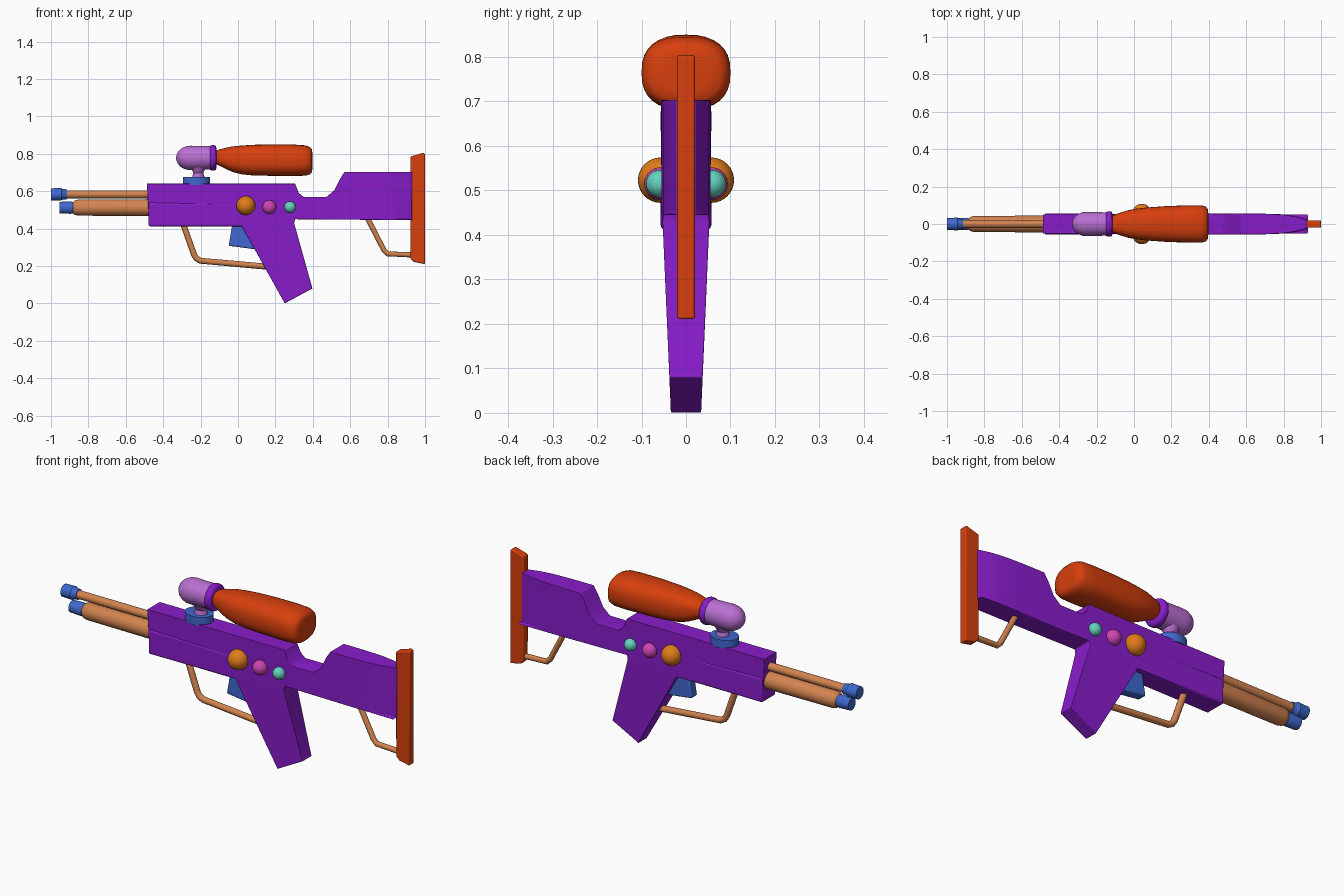
import bpy, bmesh, math
from mathutils import Vector

if "Cube" in bpy.data.objects:
    bpy.data.objects.remove(bpy.data.objects["Cube"])

COL = {
    "purple": (0.25, 0.012, 0.60), "red": (0.68, 0.05, 0.004), "tan": (0.65, 0.23, 0.08),
    "blue": (0.05, 0.14, 0.62), "lilac": (0.49, 0.16, 0.65), "amber": (0.75, 0.20, 0.01),
    "pink": (0.62, 0.06, 0.46), "aqua": (0.13, 0.65, 0.52),
}
MATS = {}
for key, rgb in COL.items():
    MATS[key] = bpy.data.materials.new(key)
    MATS[key].diffuse_color = (*rgb, 1)


def finish(ob, color, angle=40):
    ob.data.materials.append(MATS[color])
    bpy.ops.object.select_all(action='DESELECT')
    ob.select_set(True)
    bpy.context.view_layer.objects.active = ob
    bpy.ops.object.shade_smooth_by_angle(angle=math.radians(angle))
    return ob


def from_bmesh(name, bm, color, bevel=0.0, angle=40):
    bmesh.ops.recalc_face_normals(bm, faces=bm.faces)
    me = bpy.data.meshes.new(name)
    bm.to_mesh(me)
    bm.free()
    ob = bpy.data.objects.new(name, me)
    bpy.context.collection.objects.link(ob)
    if bevel:
        m = ob.modifiers.new("bevel", 'BEVEL')
        m.width, m.segments, m.limit_method = bevel, 3, 'ANGLE'
        m.angle_limit = math.radians(35)
    return finish(ob, color, angle)


def slab(name, pts, half, color, bevel, cuts_x=(), cuts_z=()):
    """Extruded side profile; half(x, z) gives the half thickness."""
    bm = bmesh.new()
    face = bm.faces.new([bm.verts.new((x, -1, z)) for x, z in pts])
    ext = bmesh.ops.extrude_face_region(bm, geom=[face], use_keep_orig=True)
    for v in ext["geom"]:
        if isinstance(v, bmesh.types.BMVert):
            v.co.y = 1
    for axis, cuts in ((0, cuts_x), (2, cuts_z)):
        for c in cuts:
            co, no = Vector(), Vector()
            co[axis], no[axis] = c, 1
            bmesh.ops.bisect_plane(bm, geom=bm.verts[:] + bm.edges[:] + bm.faces[:],
                                   dist=1e-4, plane_co=co, plane_no=no)
    for v in bm.verts:
        v.co.y *= half(v.co.x, v.co.z)
    return from_bmesh(name, bm, color, bevel)


def loft(name, rings, color, power=2.0, n=32, angle=40):
    """Rings along x: (x, centre z, y radius, z radius)."""
    bm = bmesh.new()
    loops = []
    for x, zc, ry, rz in rings:
        loop = []
        for i in range(n):
            c, s = math.cos(2 * math.pi * i / n), math.sin(2 * math.pi * i / n)
            y = math.copysign(abs(c) ** (2 / power), c) * ry
            z = math.copysign(abs(s) ** (2 / power), s) * rz
            loop.append(bm.verts.new((x, y, zc + z)))
        loops.append(loop)
    for a, b in zip(loops, loops[1:]):
        for i in range(n):
            bm.faces.new((a[i], a[(i + 1) % n], b[(i + 1) % n], b[i]))
    bm.faces.new(loops[0])
    bm.faces.new(loops[-1])
    return from_bmesh(name, bm, color, angle=angle)


def turned(name, z, prof, color, **kw):
    return loft(name, [(x, z, r, r) for x, r in prof], color, **kw)


def tube(name, pts, r, color):
    cu = bpy.data.curves.new(name, 'CURVE')
    cu.dimensions, cu.bevel_depth, cu.bevel_resolution, cu.use_fill_caps = '3D', r, 4, True
    sp = cu.splines.new('POLY')
    sp.points.add(len(pts) - 1)
    for p, (x, z) in zip(sp.points, pts):
        p.co = (x, 0, z, 1)
    ob = bpy.data.objects.new(name, cu)
    bpy.context.collection.objects.link(ob)
    bpy.ops.object.select_all(action='DESELECT')
    ob.select_set(True)
    bpy.context.view_layer.objects.active = ob
    bpy.ops.object.convert(target='MESH')
    return finish(bpy.context.object, color)


def body_half(x, z):
    if z < 0.449:
        return 0.034 + 0.019 * z / 0.45
    if x < 0.32:
        return 0.051
    taper = ((0.6, 0.056), (0.7, 0.055), (0.8, 0.050), (0.87, 0.039), (0.93, 0.022))
    if x <= 0.6:
        return 0.056
    for (x0, h0), (x1, h1) in zip(taper, taper[1:]):
        if x <= x1:
            return h0 + (h1 - h0) * (x - x0) / (x1 - x0)
    return 0.022


# Body with grip and stock in one silhouette
slab("body", [(-0.487, 0.64), (0.305, 0.64), (0.325, 0.59), (0.35, 0.57), (0.475, 0.57),
              (0.515, 0.605), (0.545, 0.665), (0.57, 0.703), (0.93, 0.703), (0.93, 0.445),
              (0.305, 0.45), (0.30, 0.43), (0.398, 0.08), (0.25, 0.0), (0.02, 0.413), (-0.475, 0.413)],
     body_half, "purple", 0.01, cuts_x=(0.7, 0.8, 0.87), cuts_z=(0.45,))
# Wider lower shell of the front half
slab("fore_shell", [(-0.478, 0.54), (0.10, 0.53), (0.10, 0.412), (-0.478, 0.412)],
     lambda x, z: 0.057 if x < 0 else 0.051, "purple", 0.01)

# Shoulder plate
slab("shoulder_plate", [(0.922, 0.785), (0.99, 0.805), (1.0, 0.80), (1.0, 0.21), (0.94, 0.222),
                        (0.922, 0.24)], lambda x, z: 0.02, "red", 0.014)

# Barrels and tips
turned("upper_barrel", 0.583, [(-0.93, 0.021), (-0.46, 0.021)], "tan")
turned("upper_tip", 0.583, [(-1.0, 0.018), (-1.0, 0.032), (-0.945, 0.034), (-0.94, 0.029),
                            (-0.915, 0.026)], "blue")
turned("lower_barrel", 0.512, [(-0.882, 0.03), (-0.874, 0.038), (-0.855, 0.043), (-0.46, 0.045)], "tan")
turned("lower_tip", 0.512, [(-0.955, 0.02), (-0.955, 0.031), (-0.895, 0.033), (-0.875, 0.029)], "blue")

# Guards and trigger
tube("trigger_guard", [(-0.295, 0.43), (-0.235, 0.26), (-0.222, 0.24), (-0.20, 0.228), (0.17, 0.195)],
     0.016, "tan")
tube("stock_strut", [(0.69, 0.46), (0.78, 0.285), (0.80, 0.265), (0.94, 0.259)], 0.014, "tan")
slab("trigger", [(-0.03, 0.425), (-0.05, 0.308), (0.11, 0.287), (0.06, 0.425)],
     lambda x, z: 0.025, "blue", 0.008)

# Scope mount: oval foot and flared post
for name, z, h, r1, r2, sy, color in (("mount_foot", 0.655, 0.044, 0.072, 0.072, 0.8, "blue"),
                                      ("mount_post_low", 0.686, 0.03, 0.034, 0.026, 1, "lilac"),
                                      ("mount_post_high", 0.712, 0.03, 0.026, 0.042, 1, "lilac")):
    bpy.ops.mesh.primitive_cone_add(vertices=32, radius1=r1, radius2=r2, depth=h,
                                    location=(-0.223 if sy < 1 else -0.212, 0, z))
    ob = bpy.context.object
    ob.name, ob.scale.y = name, sy
    finish(ob, color)

# Nozzle capsule, collar and tank
dome = [(-0.255 - 0.076 * math.cos(a), 0.065 * math.sin(a))
        for a in [math.radians(d) for d in (3, 15, 30, 45, 60, 75, 90)]]
turned("nozzle", 0.778, dome + [(-0.14, 0.062)], "lilac")
turned("collar", 0.778, [(-0.152, 0.055), (-0.149, 0.064), (-0.14, 0.068), (-0.127, 0.068),
                         (-0.118, 0.064), (-0.115, 0.05)], "purple", angle=60)
loft("tank", [(-0.125, 0.78, 0.04, 0.035), (-0.10, 0.78, 0.052, 0.043), (-0.07, 0.776, 0.062, 0.055),
              (-0.03, 0.771, 0.074, 0.068), (0.02, 0.767, 0.083, 0.077), (0.08, 0.766, 0.089, 0.082),
              (0.18, 0.766, 0.096, 0.084), (0.30, 0.765, 0.100, 0.084), (0.36, 0.764, 0.100, 0.081),
              (0.385, 0.763, 0.092, 0.073), (0.395, 0.762, 0.078, 0.062), (0.398, 0.762, 0.05, 0.04)],
     "red", power=2.5, angle=70)

# Side knobs on both faces
for side, s in (("front", -1), ("back", 1)):
    for name, x, z, r, out, color in (("large_knob", 0.042, 0.523, 0.051, 0.108, "amber"),
                                      ("middle_knob", 0.168, 0.515, 0.037, 0.094, "pink"),
                                      ("small_knob", 0.278, 0.515, 0.031, 0.090, "aqua")):
        bpy.ops.mesh.primitive_uv_sphere_add(segments=32, ring_count=16, radius=r,
                                             location=(x, s * (out - r), z))
        bpy.context.object.name = f"{name}_{side}"
        finish(bpy.context.object, color)

for m in bpy.data.materials:
    if m.users and not m.is_grease_pencil:
        m.use_nodes = True
        m.node_tree.nodes["Principled BSDF"].inputs["Base Color"].default_value = m.diffuse_color
